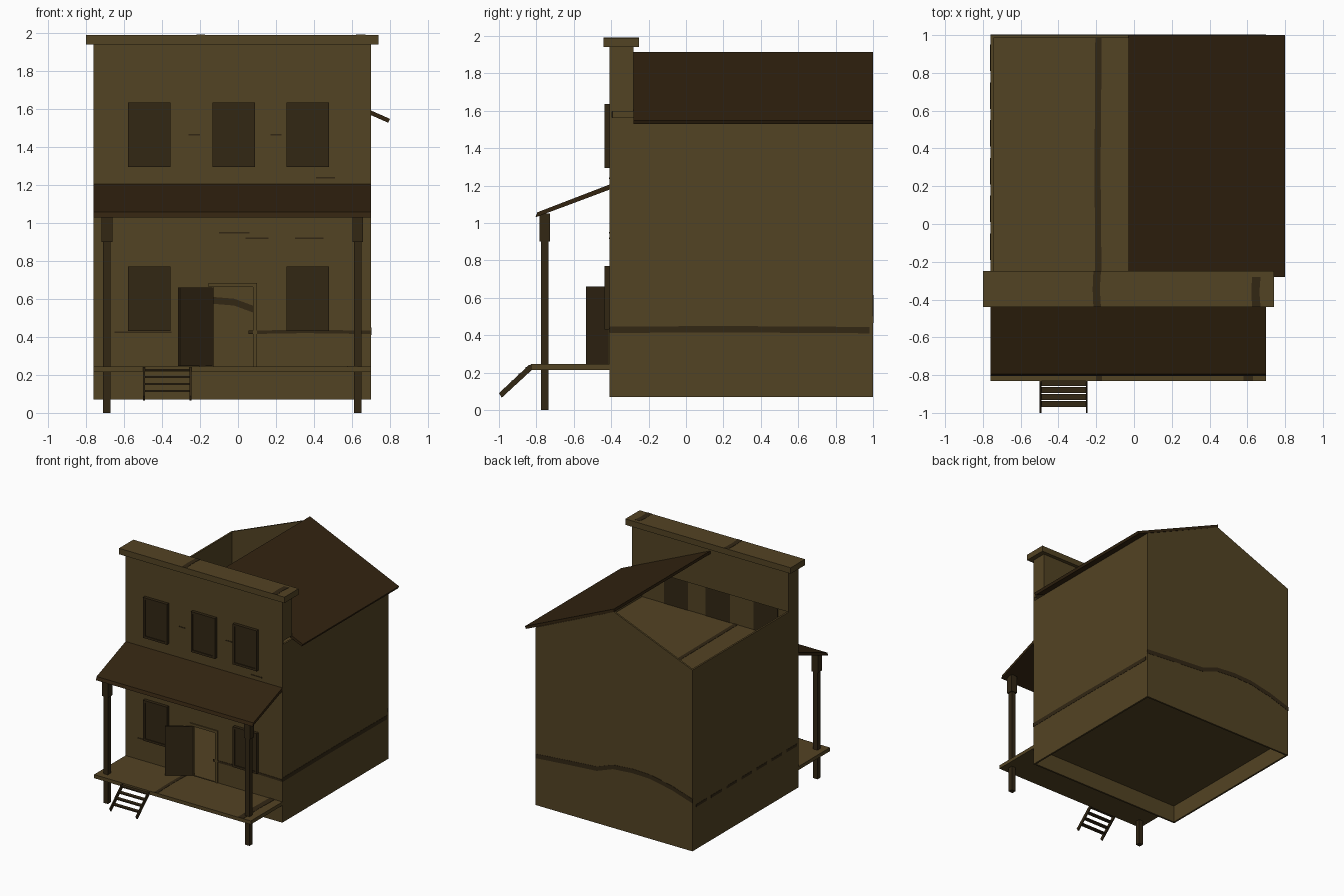
import bpy, bmesh, math
from mathutils import Vector

if "Cube" in bpy.data.objects:
    bpy.data.objects.remove(bpy.data.objects["Cube"])


def material(name, rgb):
    m = bpy.data.materials.new(name)
    m.diffuse_color = (*rgb, 1)
    m.use_nodes = True
    m.node_tree.nodes["Principled BSDF"].inputs["Base Color"].default_value = m.diffuse_color
    return m


WOOD = material("weathered wood", (0.086, 0.056, 0.017))
ROOF = material("dark roof boards", (0.032, 0.017, 0.005))
TRIM = material("dark trim", (0.032, 0.020, 0.007))


def prism(name, pts, axis, a, b, mat):
    """Extrude a 2D outline along an axis: x uses (y,z), y uses (x,z), z uses (x,y)."""
    def place(p, t):
        c = list(p)
        c.insert("xyz".index(axis), t)
        return Vector(c)
    bm = bmesh.new()
    face = bm.faces.new([bm.verts.new(place(p, a)) for p in pts])
    ext = bmesh.ops.extrude_face_region(bm, geom=[face])
    move = place((0, 0), b - a)
    bmesh.ops.translate(bm, vec=move, verts=[v for v in ext["geom"] if isinstance(v, bmesh.types.BMVert)])
    bmesh.ops.recalc_face_normals(bm, faces=bm.faces[:])
    me = bpy.data.meshes.new(name)
    bm.to_mesh(me)
    bm.free()
    me.materials.append(mat)
    ob = bpy.data.objects.new(name, me)
    bpy.context.collection.objects.link(ob)
    return ob


def box(name, x0, x1, y0, y1, z0, z1, mat):
    return prism(name, [(x0, y0), (x1, y0), (x1, y1), (x0, y1)], "z", z0, z1, mat)


L, R, F, B = -0.76, 0.70, -0.41, 1.0     # building footprint
T = 0.015                                # wall thickness
Z0, EAVE = 0.07, 1.595
RIDGE = -0.03

# Thin outer walls, open underneath; the front has a doorway notch
box("front_skirt", L, R, F, F + T, Z0, 0.23, WOOD)
prism("front_wall", [(L, 0.23), (-0.13, 0.23), (-0.13, 0.665), (0.085, 0.665), (0.085, 0.23),
                     (R, 0.23), (R, EAVE), (L, EAVE)], "y", F, F + T, WOOD)
box("left_wall", L, L + T, F + T, B - T, Z0, EAVE, WOOD)
box("right_wall", R - T, R, F + T, B - T, Z0, 1.565, WOOD)
prism("back_gable_wall", [(L, Z0), (R, Z0), (R, 1.565), (RIDGE, 1.89), (L, EAVE)], "y", B - T, B, WOOD)

# Floors
box("ground_floor", L + T, R - T, F + T, B - T, 0.215, 0.24, WOOD)
box("upper_floor", L + T, R - T, F + T, B - T, 1.27, 1.295, WOOD)

# False front and cornice
box("false_front", L, R, F, -0.28, EAVE, 1.94, WOOD)
box("cornice", -0.80, 0.74, -0.44, -0.25, 1.94, 1.99, WOOD)

# Surviving right half of the gable roof
prism("right_roof", [(RIDGE, 1.915), (0.80, 1.548), (0.79, 1.528), (RIDGE, 1.89)], "y", -0.28, B, ROOF)

# Porch deck, sloping roof and posts
box("porch_deck", L, R, -0.83, F, 0.215, 0.245, WOOD)
prism("porch_roof", [(F, 1.205), (-0.795, 1.057), (-0.805, 1.03), (F, 1.178)], "x", L, R, ROOF)
for side, x in (("left", -0.69), ("right", 0.63)):
    box(side + "_porch_post", x - 0.02, x + 0.02, -0.775, -0.735, 0, 1.04, TRIM)
    box(side + "_post_head", x - 0.028, x + 0.028, -0.783, -0.727, 0.90, 1.05, TRIM)

# Ladder-like steps
for side, x in (("left", -0.50), ("right", -0.255)):
    prism(side + "_step_rail", [(-0.82, 0.245), (-0.84, 0.24), (-1.0, 0.09), (-0.985, 0.066), (-0.82, 0.218)],
          "x", x, x + 0.01, TRIM)
for i in range(4):
    y, z = -0.842 - 0.037 * i, 0.226 - 0.037 * i
    box("step_tread", -0.49, -0.255, y - 0.016, y + 0.016, z - 0.005, z + 0.005, TRIM)


# Windows: raised frame with a recessed panel, passing through the wall
def window(x, z):
    w, h, e = 0.112, 0.17, 0.018
    for sx in (-1, 1):
        xa, xb = sorted((x + sx * w, x + sx * (w - e)))
        box("window_stile", xa, xb, -0.437, F + T + 0.004, z - h, z + h, TRIM)
        za, zb = sorted((z + sx * h, z + sx * (h - e)))
        box("window_rail", x - w + e, x + w - e, -0.437, F + T + 0.004, za, zb, TRIM)
    box("window_panel", x - w + e, x + w - e, -0.43, F + T + 0.004, z - h + e, z + h - e, TRIM)


for x in (-0.468, -0.022, 0.368):
    window(x, 1.465)
for x in (-0.468, 0.368):
    window(x, 0.60)

# Doorway frame and open door
box("door_lintel", -0.155, 0.10, F - 0.008, F + T, 0.662, 0.684, WOOD)
box("door_right_jamb", 0.08, 0.10, F - 0.008, F + T, 0.245, 0.662, WOOD)
prism("open_door", [(-0.13, F - 0.003), (-0.305, -0.535), (-0.315, -0.52), (-0.143, F - 0.003)],
      "z", 0.247, 0.66, TRIM)


# Dark weathered cracks in the boards
def crack(name, path, w, axis, a, b):
    """Ribbon of height w following a path, as a thin plate."""
    return prism(name, path + [(p, q + w) for p, q in reversed(path)], axis, a, b, TRIM)


crack("right_crack", [(F, 0.412), (0.2, 0.415), (0.98, 0.41)], 0.034, "x", R - T - 0.002, R + 0.002)
crack("back_crack", [(L, 0.475), (-0.57, 0.535), (-0.37, 0.575), (-0.20, 0.58), (-0.02, 0.565),
                     (0.13, 0.51), (0.40, 0.49), (R, 0.465)], 0.036, "y", B - T - 0.002, B + 0.002)
for i in range(7):
    y = F + 0.02 + i * 0.2
    crack("left_crack", [(y, 0.425), (y + 0.14, 0.425)], 0.022, "x", L - 0.002, L + 0.001)
crack("front_crack", [(0.055, 0.415), (0.35, 0.42), (R, 0.415)], 0.018, "y", F - 0.003, F + 0.001)
for x, z, l in ((-0.65, 0.42, 0.3), (-0.1, 0.945, 0.16), (0.04, 0.915, 0.12), (0.3, 0.915, 0.15),
                (0.41, 1.235, 0.1), (-0.26, 1.46, 0.06), (0.17, 1.46, 0.06)):
    crack("front_scratch", [(x, z), (x + l, z)], 0.008, "y", F - 0.003, F + 0.001)


def floor_crack(name, x, w, y0, y1, z):
    prism(name, [(x, y0), (x + w, y0), (x + w - 0.006, (y0 + y1) / 2), (x + w, y1), (x, y1),
                 (x - 0.004, (y0 + y1) / 2)], "z", z - 0.001, z + 0.002, TRIM)


floor_crack("upper_floor_crack", -0.205, 0.034, F + T, B - T, 1.295)
floor_crack("cornice_left_crack", -0.215, 0.04, -0.44, -0.25, 1.99)
floor_crack("cornice_right_crack", 0.625, 0.045, -0.44, -0.28, 1.99)
floor_crack("deck_left_crack", -0.20, 0.03, -0.83, F, 0.245)
floor_crack("deck_right_crack", 0.58, 0.05, -0.83, F, 0.245)
